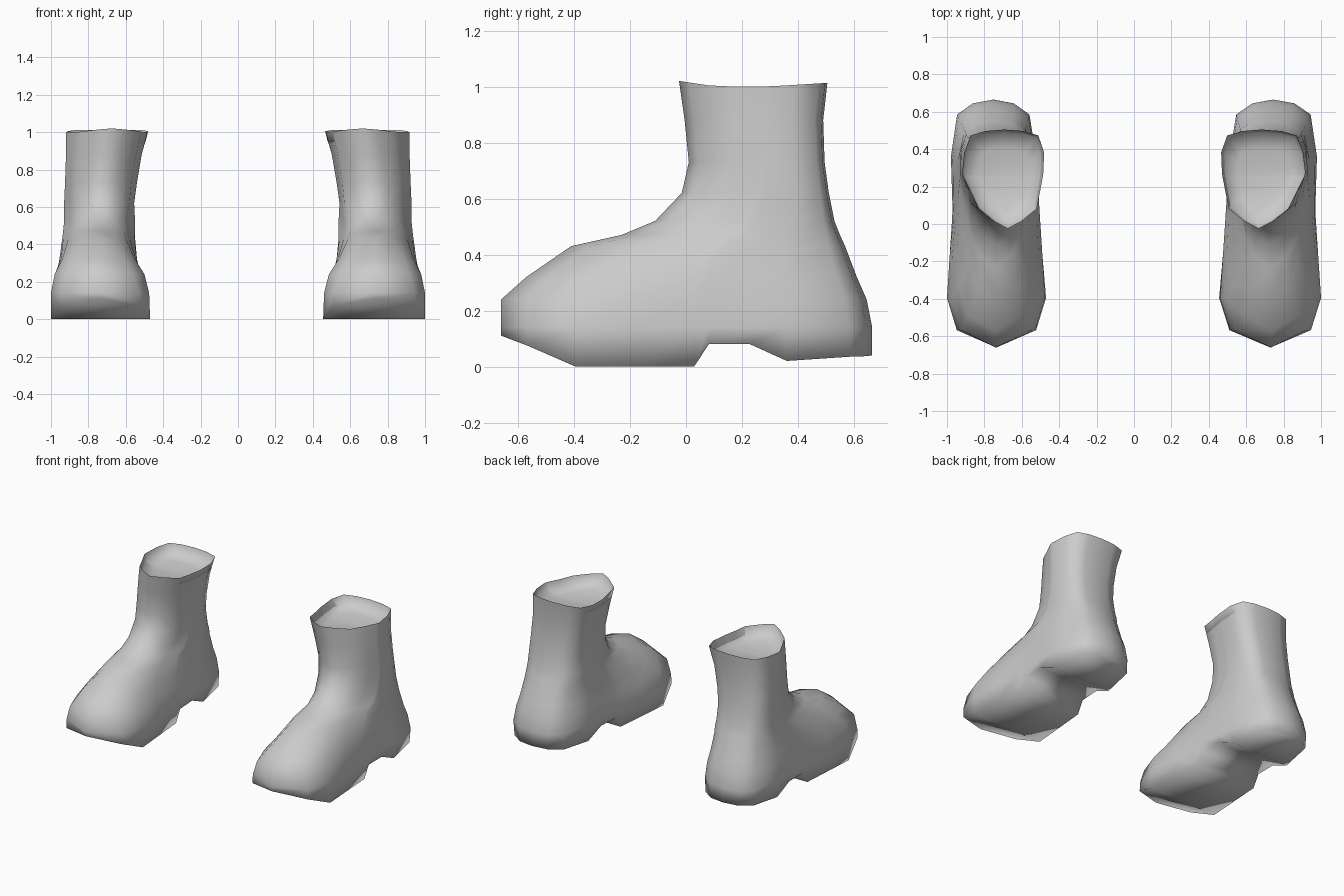
import bpy, bmesh, math

cube = bpy.data.objects.get("Cube")
if cube:
    bpy.data.objects.remove(cube, do_unlink=True)

grey = bpy.data.materials.new("plain grey")
grey.use_nodes = True
COLOUR = (0.6, 0.6, 0.6, 1)
grey.diffuse_color = COLOUR
grey.node_tree.nodes["Principled BSDF"].inputs["Base Color"].default_value = COLOUR

# Stations from toe to heel, share of the width at each, and sole height there
T = [0, .07, .2, .36, .52, .56, .67, .77, .94, .985, 1]
HEEL = {7: 1, 8: .85, 9: .48}
SOLE = [.11, .075, 0, 0, 0, .08, .08, .02, .035, .037, .04]

# Horizontal sections: z, toe y, heel y, (inner x, outer x) at the front,
# middle and back, and the bluntness of the front
RINGS = [
    (.00, -.66, .665, (.47, 1.0), (.51, .97), (.53, .97), .80),
    (.14, -.66, .665, (.475, 1.0), (.505, .97), (.525, .98), .80),
    (.24, -.66, .645, (.50, .98), (.52, .965), (.53, .97), .75),
    (.32, -.57, .61, (.55, .94), (.54, .955), (.54, .955), .75),
    (.43, -.41, .568, (.60, .88), (.55, .94), (.55, .94), .65),
    (.47, -.23, .55, (.61, .87), (.55, .935), (.55, .935), .60),
    (.52, -.11, .53, (.60, .87), (.55, .93), (.555, .93), .55),
    (.62, -.015, .51, (.58, .87), (.555, .93), (.56, .925), .50),
    (.73, .01, .495, (.57, .87), (.54, .925), (.545, .92), .48),
    (.88, -.005, .49, (.545, .85), (.515, .92), (.515, .91), .45),
    (1.0, -.025, .505, (.52, .83), (.485, .92), (.48, .905), .45),
]


def lerp(a, b, f):
    return a + (b - a) * f


def edges(t, front, mid, back):
    """Inner and outer x at station t."""
    if t < .55:
        f = max(0, (t - .2) / .35)
        return [lerp(front[i], mid[i], f) for i in (0, 1)]
    f = min(1, (t - .55) / .25)
    return [lerp(mid[i], back[i], f) for i in (0, 1)]


def section(ring, is_sole, is_rim):
    """Closed loop of points: toe, outer side, heel, inner side."""
    z, yf, yb, front, mid, back, blunt = ring
    sides = ([], [])
    for k, t in enumerate(T):
        pair = edges(t, front, mid, back)
        centre = sum(pair) / 2
        share = HEEL.get(k, 1)
        if k in (0, len(T) - 1):
            share = 0
        elif k == 1:
            share = blunt
        height = z
        if is_sole:
            height = SOLE[k]
        elif is_rim:
            height = z + .02 * max(0, 1 - t / .25) + .013 * max(0, (t - .6) / .4)
        for i in (0, 1):
            sides[i].append((lerp(centre, pair[i], share), lerp(yf, yb, t), height))
    return sides[1] + sides[0][-2:0:-1]


def strip_cap(bm, loop, flip):
    """Fill a loop with strips running across from side to side."""
    n, m = len(loop), len(T) - 1
    for k in range(m):
        quad = [loop[k], loop[k + 1], loop[(n - k - 1) % n], loop[(n - k) % n]]
        quad = list(dict.fromkeys(quad))
        bm.faces.new(quad[::-1] if flip else quad)


def make_boot(name, side, stretch, shift):
    bm = bmesh.new()
    loops = []
    last = len(RINGS) - 1
    for r, ring in enumerate(RINGS):
        pts = section(ring, r == 0, r == last)
        loops.append([bm.verts.new((side * (x * stretch + shift), y, z)) for x, y, z in pts])
    # Shallow sunken top inside the rim
    cx = side * (.695 * stretch + shift)
    for scale, drop in ((.94, .055), (.6, .075)):
        loops.append([bm.verts.new((cx + (v.co.x - cx) * scale,
                                    .25 + (v.co.y - .25) * scale, v.co.z - drop))
                      for v in loops[last]])
    n = len(loops[0])
    for a, b in zip(loops, loops[1:]):
        for i in range(n):
            j = (i + 1) % n
            bm.faces.new((a[i], a[j], b[j], b[i]))
    strip_cap(bm, loops[0], True)
    strip_cap(bm, loops[-1], False)
    bmesh.ops.recalc_face_normals(bm, faces=bm.faces)
    mesh = bpy.data.meshes.new(name)
    bm.to_mesh(mesh)
    bm.free()
    mesh.materials.append(grey)
    boot = bpy.data.objects.new(name, mesh)
    bpy.context.collection.objects.link(boot)
    bpy.ops.object.select_all(action='DESELECT')
    boot.select_set(True)
    bpy.context.view_layer.objects.active = boot
    bpy.ops.object.shade_smooth_by_angle(angle=math.radians(100))


make_boot("right_boot", -1, 1, 0)
make_boot("left_boot", 1, 1.028, -.028)
